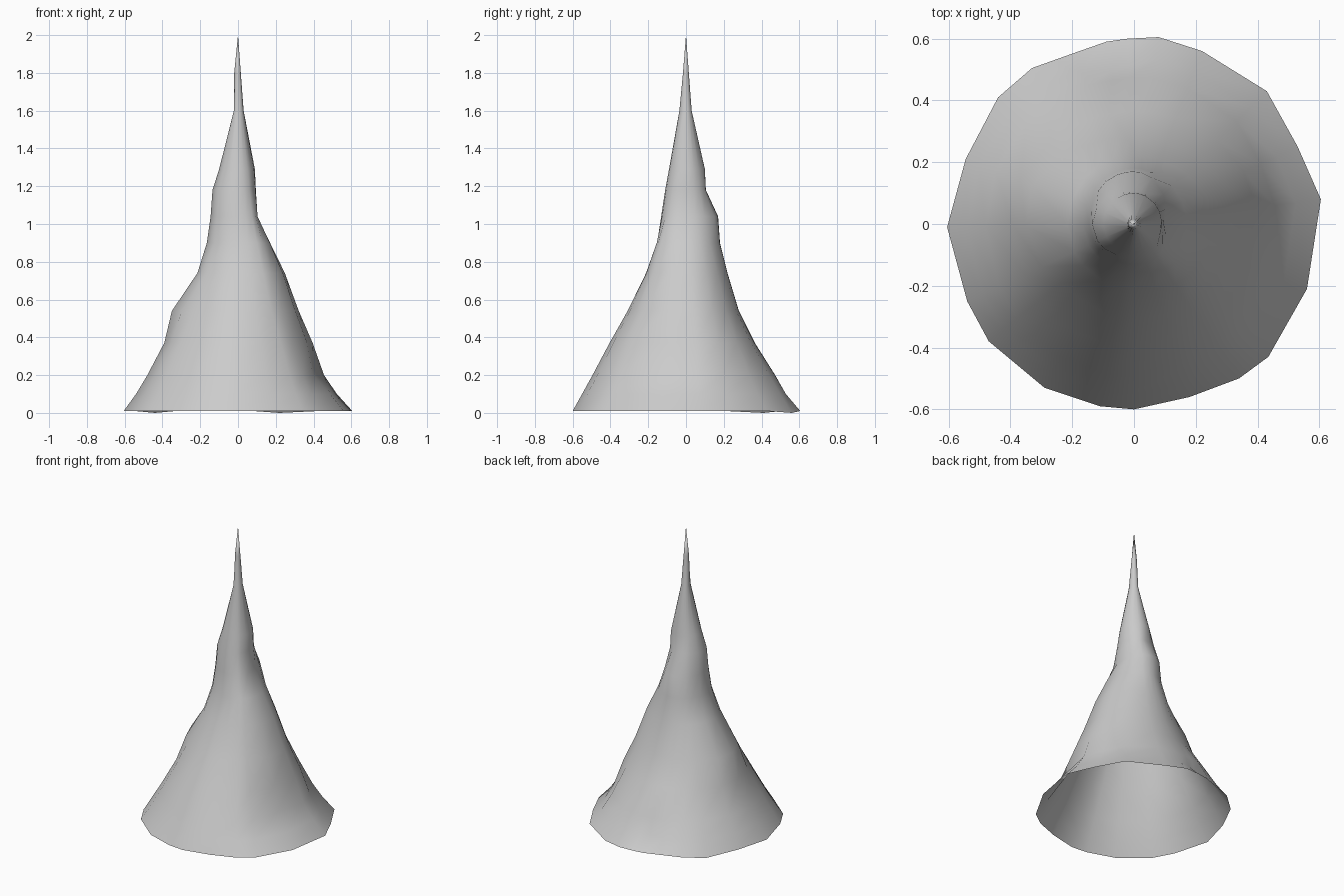
import bpy, bmesh, math

# Irregular open hem, seen from above
hem = [(0.605, 0.08), (0.53, 0.25), (0.43, 0.43), (0.22, 0.56), (0.08, 0.605),
       (-0.02, 0.60), (-0.09, 0.59), (-0.19, 0.555), (-0.33, 0.505), (-0.44, 0.41),
       (-0.545, 0.21), (-0.605, -0.01), (-0.54, -0.25), (-0.47, -0.38),
       (-0.29, -0.53), (-0.11, -0.59), (0.0, -0.60), (0.18, -0.56),
       (0.34, -0.50), (0.435, -0.43), (0.56, -0.21)]

# Ring height, then reach toward +x, +y, -x, -y
rings = [(0.10, 0.535, 0.535, 0.54, 0.55),
         (0.20, 0.465, 0.475, 0.48, 0.495),
         (0.37, 0.40, 0.365, 0.39, 0.405),
         (0.54, 0.325, 0.28, 0.35, 0.31),
         (0.74, 0.25, 0.22, 0.215, 0.21),
         (0.90, 0.17, 0.18, 0.165, 0.15),
         (1.04, 0.10, 0.17, 0.145, 0.13),
         (1.18, 0.095, 0.105, 0.135, 0.11),
         (1.29, 0.09, 0.10, 0.10, 0.09),
         (1.60, 0.03, 0.03, 0.022, 0.035),
         (1.80, 0.015, 0.015, 0.02, 0.016)]

# Dents and bumps: angle, height, angular width, height width, depth
dents = [(98, 0.10, 9, 0.07, -0.035),
         (-15, 0.22, 13, 0.12, -0.055),
         (22, 0.13, 12, 0.08, -0.03),
         (160, 0.47, 14, 0.10, 0.02),
         (225, 0.52, 25, 0.12, -0.03),
         (315, 0.88, 30, 0.20, 0.025),
         (125, 1.12, 18, 0.07, 0.01)]


def radius(ring, a):
    z, *reach = ring
    q = (a % math.tau) / (math.pi / 2)
    i = int(q) % 4
    t = math.sin((q - int(q)) * math.pi / 2) ** 2
    r = reach[i] * (1 - t) + reach[(i + 1) % 4] * t
    for da, dz, wa, wz, depth in dents:
        d = (math.degrees(a) - da + 180) % 360 - 180
        r += depth * math.exp(-(d / wa) ** 2 - ((z - dz) / wz) ** 2)
    return r


bm = bmesh.new()
angles = [math.atan2(y, x) for x, y in hem]
loops = [[bm.verts.new((x, y, 0.0 if i in (3, 9) else 0.01)) for i, (x, y) in enumerate(hem)]]
for ring in rings:
    loops.append([bm.verts.new((radius(ring, a) * math.cos(a),
                                radius(ring, a) * math.sin(a), ring[0])) for a in angles])

# Crumpled wall and pointed tip
n = len(hem)
for lo, hi in zip(loops, loops[1:]):
    for i in range(n):
        j = (i + 1) % n
        bm.faces.new((lo[i], lo[j], hi[j], hi[i]))
tip = bm.verts.new((0, 0, 2))
for i in range(n):
    bm.faces.new((loops[-1][i], loops[-1][(i + 1) % n], tip))
for f in bm.faces:
    f.smooth = True

mesh = bpy.data.meshes.new("crumpled_cone")
bm.to_mesh(mesh)
bm.free()
bpy.context.collection.objects.link(bpy.data.objects.new("crumpled_cone", mesh))
